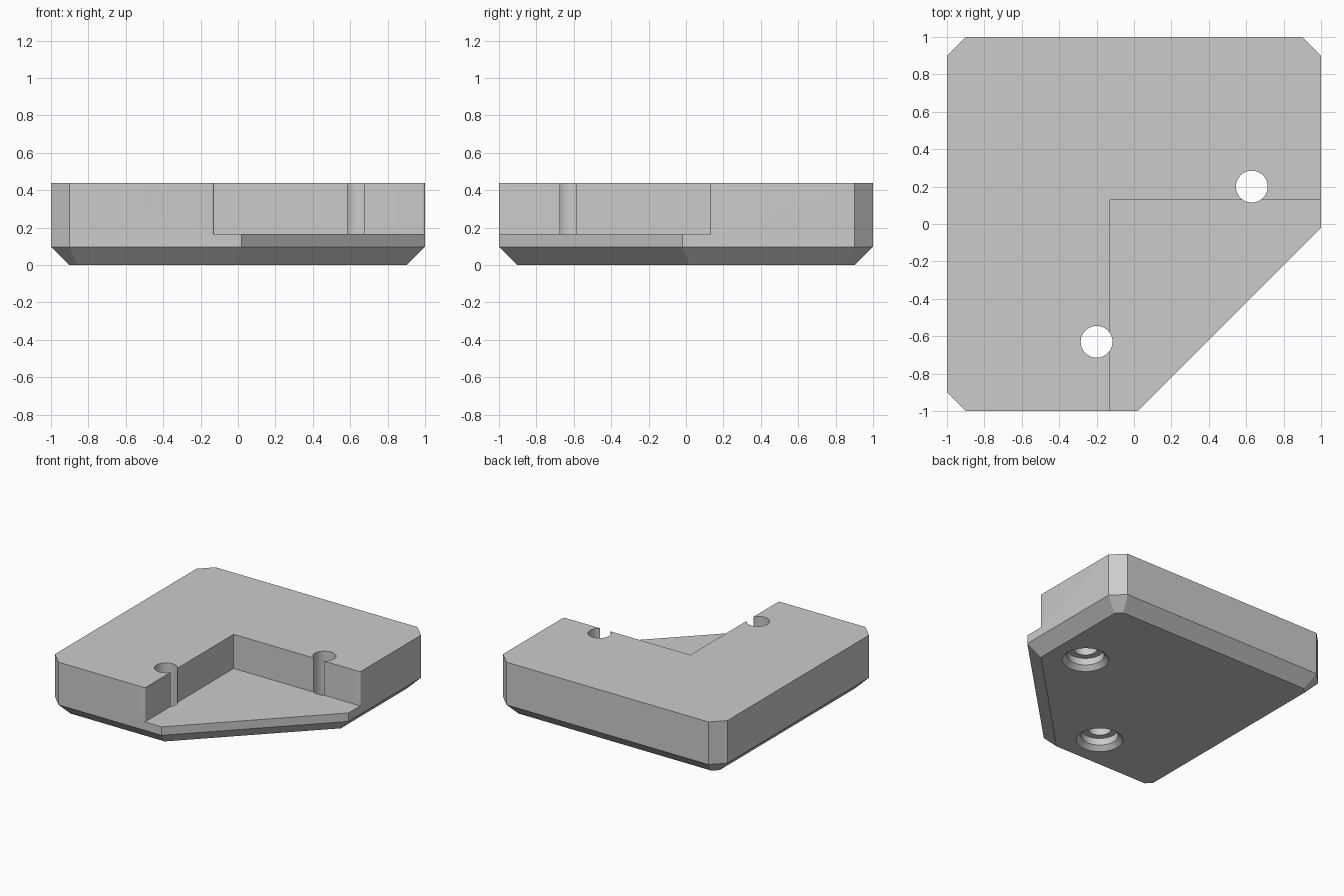
import bpy, bmesh, math
from mathutils import Vector

cube = bpy.data.objects.get("Cube")
if cube:
    bpy.data.objects.remove(cube, do_unlink=True)

TOP, FLOOR, CHAMFER, CORNER = 0.44, 0.165, 0.097, 0.1
WALL, FILLET = 0.128, 0.012

grey = bpy.data.materials.new("plain grey")
grey.use_nodes = True
grey.diffuse_color = (0.6, 0.6, 0.6, 1)
grey.node_tree.nodes["Principled BSDF"].inputs["Base Color"].default_value = (0.6, 0.6, 0.6, 1)


def inset(points, amount):
    """Move every edge of a counter-clockwise outline inward."""
    pts = [Vector(p) for p in points]
    result = []
    for i, p in enumerate(pts):
        a = (p - pts[i - 1]).normalized()
        b = (pts[(i + 1) % len(pts)] - p).normalized()
        na, nb = Vector((-a.y, a.x)), Vector((-b.y, b.x))
        result.append(p + (na + nb) * amount / (1 + na.dot(nb)))
    return result


def loft(name, layers):
    """Closed solid through stacked outlines given as (points, z)."""
    bm = bmesh.new()
    rings = [[bm.verts.new((p[0], p[1], z)) for p in pts] for pts, z in layers]
    n = len(rings[0])
    for low, high in zip(rings, rings[1:]):
        for i in range(n):
            j = (i + 1) % n
            bm.faces.new((low[i], low[j], high[j], high[i]))
    bm.faces.new(rings[0][::-1])
    bm.faces.new(rings[-1])
    bmesh.ops.recalc_face_normals(bm, faces=bm.faces)
    mesh = bpy.data.meshes.new(name)
    bm.to_mesh(mesh)
    bm.free()
    mesh.materials.append(grey)
    obj = bpy.data.objects.new(name, mesh)
    bpy.context.collection.objects.link(obj)
    return obj


def circle(x, y, r, n=48):
    return [(x + r * math.cos(math.tau * i / n), y + r * math.sin(math.tau * i / n))
            for i in range(n)]


# Block with clipped corners, a diagonal front and a chamfered underside
c = 1 - CORNER
outline = [(-1, -c), (-c, -1), (0.02, -1), (1, -0.02),
           (1, c), (c, 1), (-c, 1), (-1, c)]
body = loft("corner_bracket", [(inset(outline, CHAMFER), 0), (outline, CHAMFER), (outline, TOP)])

# Square pocket whose open ends are slightly rounded
arc = [(1 - FILLET + FILLET * math.sin(t), WALL + FILLET * (1 - math.cos(t)))
       for t in (math.pi / 2 * i / 6 for i in range(7))]
half = arc + [(1.2, WALL + FILLET)]
mirrored = [(-y, -x) for x, y in reversed(half)]
pocket_shape = [(-WALL, WALL)] + half + [(1.2, -1.2)] + mirrored
cutters = [loft("pocket_cutter", [(pocket_shape, FLOOR), (pocket_shape, TOP + 0.1)])]

# Screw holes, wider below with a bevelled rim
hole_profile = [(0.205, -0.035), (0.135, 0.035), (0.135, 0.09), (0.085, 0.09), (0.085, TOP + 0.1)]
for x, y in ((0.63, 0.2), (-0.2, -0.63)):
    cutters.append(loft("hole_cutter", [(circle(x, y, r), z) for r, z in hole_profile]))

# Cut the block
bpy.ops.object.select_all(action='DESELECT')
bpy.context.view_layer.objects.active = body
body.select_set(True)
for cutter in cutters:
    cutter.hide_render = True
    mod = body.modifiers.new("cut", 'BOOLEAN')
    mod.operation = 'DIFFERENCE'
    mod.solver = 'EXACT'
    mod.object = cutter
    bpy.ops.object.modifier_apply(modifier=mod.name)
    bpy.data.objects.remove(cutter, do_unlink=True)

bpy.ops.object.shade_smooth_by_angle(angle=math.radians(30))
